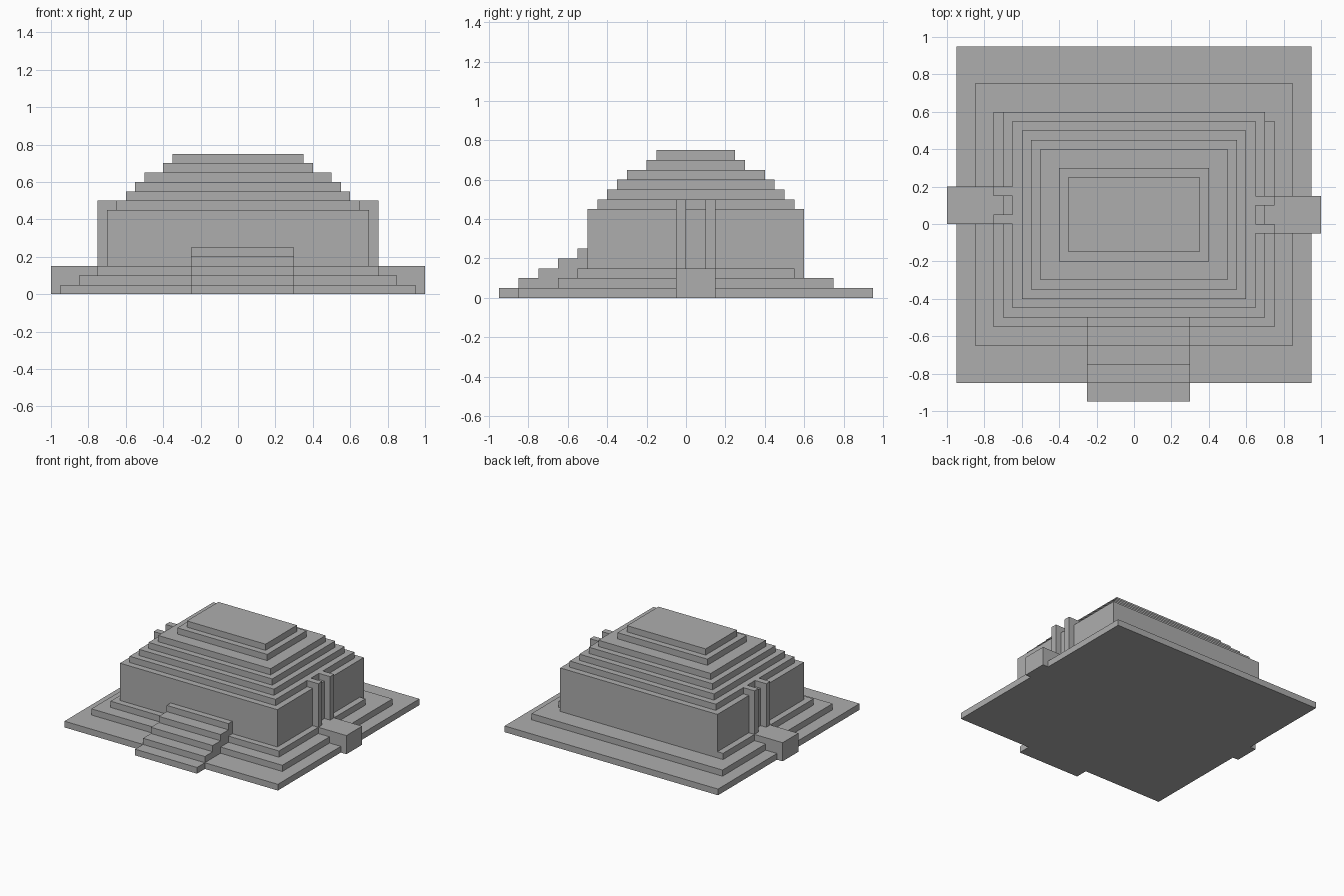
import bpy
import bmesh

if "Cube" in bpy.data.objects:
    bpy.data.objects.remove(bpy.data.objects["Cube"], do_unlink=True)

GREY = (0.42, 0.42, 0.42, 1)
stone = bpy.data.materials.new("grey stone")
stone.use_nodes = True
stone.diffuse_color = GREY
stone.node_tree.nodes["Principled BSDF"].inputs["Base Color"].default_value = GREY
STEP = 0.05


def box(name, x, y, z):
    """Flat-sided block spanning the given (low, high) ranges."""
    bm = bmesh.new()
    bmesh.ops.create_cube(bm, size=1)
    for v in bm.verts:
        v.co = [r[0] if c < 0 else r[1] for c, r in zip(v.co, (x, y, z))]
    mesh = bpy.data.meshes.new(name)
    bm.to_mesh(mesh)
    bm.free()
    mesh.materials.append(stone)
    obj = bpy.data.objects.new(name, mesh)
    bpy.context.collection.objects.link(obj)
    return obj


# Stepped base
for i, (half, front, back) in enumerate([(0.95, -0.85, 0.95), (0.85, -0.65, 0.75), (0.75, -0.55, 0.55)]):
    box(f"base_tier_{i + 1}", (-half, half), (front, back), (i * STEP, (i + 1) * STEP))
box("base_right_corner", (-0.75, -0.7), (0.55, 0.6), (0.1, 0.15))

# Main hall
box("hall_walls", (-0.7, 0.7), (-0.5, 0.6), (0.1, 0.45))

# Stepped roof, each tier set in by the same amount on all sides
for i, half in enumerate([0.65, 0.6, 0.55, 0.5, 0.4, 0.35]):
    z = 0.45 + i * STEP
    box(f"roof_tier_{i + 1}", (-half, half), (0.2 - half, half - 0.1), (z, z + STEP))

# Front staircase
for i in range(5):
    box(f"front_step_{i + 1}", (-0.25, 0.3), (-0.95 + 0.1 * i, -0.5), (i * STEP, (i + 1) * STEP))

# Side entrances: porch and two pillars each
for side, sign, start, width in (("left", 1, -0.05, 0.2), ("right", -1, 0.0, 0.2)):
    end = start + width
    outer = sorted((sign * 0.65, sign * 1.0))
    pillar = sorted((sign * 0.65, sign * 0.75))
    box(f"{side}_porch", outer, (start, end), (0, 0.15))
    box(f"{side}_front_pillar", pillar, (start, start + STEP), (0.15, 0.5))
    box(f"{side}_back_pillar", pillar, (end - STEP, end), (0.15, 0.5))
